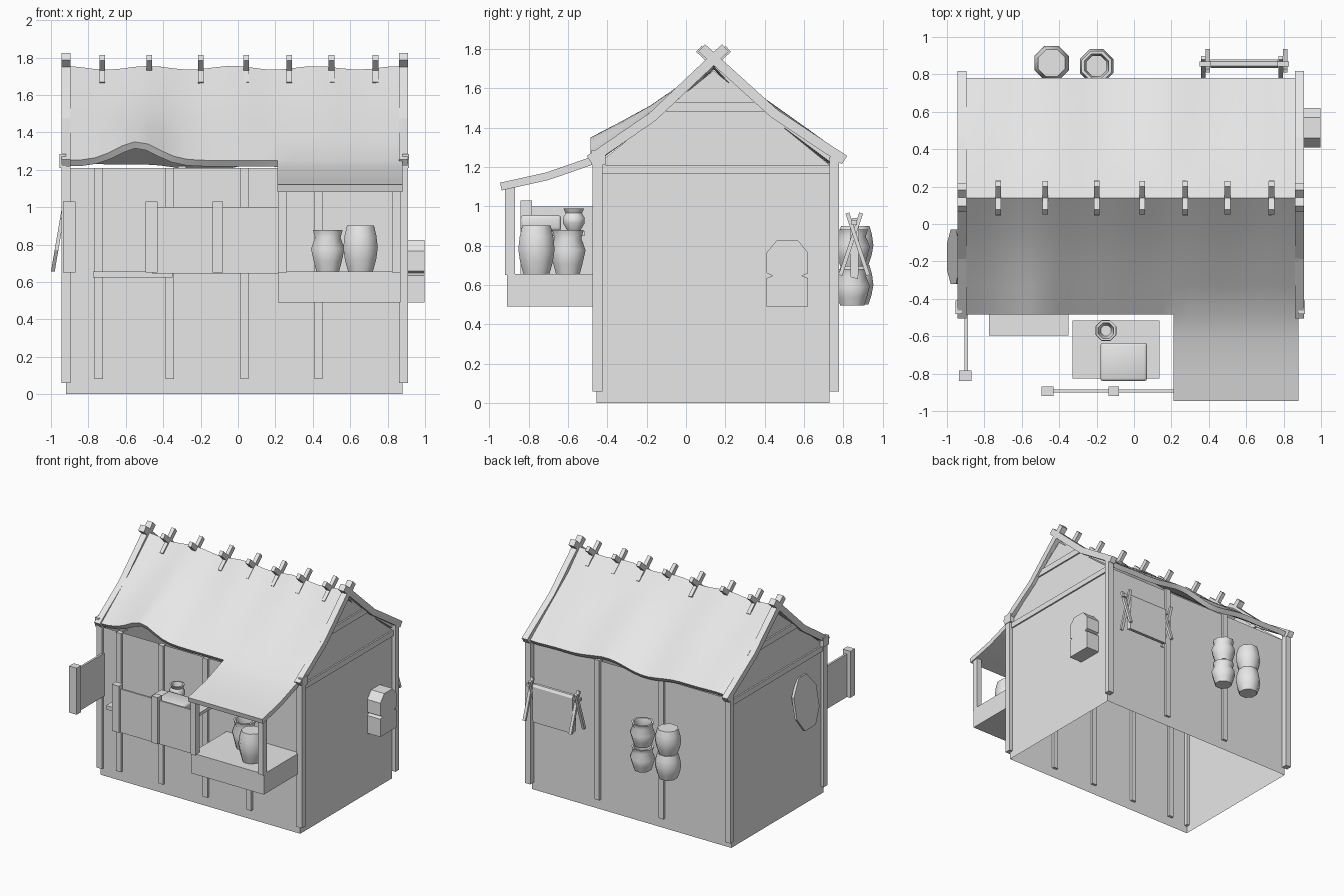
import bpy, bmesh, math
from mathutils import Vector

cube = bpy.data.objects.get("Cube")
if cube:
    bpy.data.objects.remove(cube, do_unlink=True)

GREY = (0.8, 0.8, 0.8, 1)
mat = bpy.data.materials.new("plain grey")
mat.use_nodes = True
mat.diffuse_color = GREY
mat.node_tree.nodes["Principled BSDF"].inputs["Base Color"].default_value = GREY


def make(name, verts, faces, fix_normals=True):
    me = bpy.data.meshes.new(name)
    me.from_pydata(verts, [], faces)
    if fix_normals:
        bm = bmesh.new()
        bm.from_mesh(me)
        bmesh.ops.recalc_face_normals(bm, faces=bm.faces)
        bm.to_mesh(me)
        bm.free()
    me.materials.append(mat)
    ob = bpy.data.objects.new(name, me)
    bpy.context.collection.objects.link(ob)
    return ob


def activate(ob):
    bpy.ops.object.select_all(action='DESELECT')
    ob.select_set(True)
    bpy.context.view_layer.objects.active = ob


def smooth(ob, degrees=50):
    activate(ob)
    bpy.ops.object.shade_smooth_by_angle(angle=math.radians(degrees))


def apply_modifiers(ob):
    activate(ob)
    for m in list(ob.modifiers):
        bpy.ops.object.modifier_apply(modifier=m.name)


def prism(name, profile, x0, x1):
    """Extrude a (y, z) outline along x."""
    n = len(profile)
    verts = [(x, y, z) for x in (x0, x1) for y, z in profile]
    faces = [list(range(n)), list(range(n, 2 * n))]
    faces += [(i, (i + 1) % n, n + (i + 1) % n, n + i) for i in range(n)]
    return make(name, verts, faces)


def box(name, x0, x1, y0, y1, z0, z1):
    return prism(name, [(y0, z0), (y1, z0), (y1, z1), (y0, z1)], x0, x1)


def board(name, path, width, x0, x1):
    """A plank of even width following a (y, z) path."""
    pts = [Vector(p) for p in path]
    up, low = [], []
    for i, p in enumerate(pts):
        d = (pts[min(i + 1, len(pts) - 1)] - pts[max(i - 1, 0)]).normalized()
        side = Vector((-d.y, d.x)) * width / 2
        up.append(p + side)
        low.append(p - side)
    return prism(name, [tuple(p) for p in up + low[::-1]], x0, x1)


def lathe(name, profile, cx, cy, z, sides=8):
    """Turn an (r, z) profile and close both ends."""
    verts, faces = [], []
    for r, h in profile:
        for k in range(sides):
            a = math.tau * (k + 0.5) / sides
            verts.append((cx + r * math.cos(a), cy + r * math.sin(a), z + h))
    for j in range(len(profile) - 1):
        for k in range(sides):
            a, b = j * sides, (k + 1) % sides
            faces.append((a + k, a + b, a + sides + b, a + sides + k))
    faces += [list(range(sides)), list(range(len(verts) - sides, len(verts)))]
    smooth(make(name, verts, faces))


# Open-bottomed shell: four thin walls with pointed gables
L, R, F, B, EAVE, MID = -0.92, 0.88, -0.455, 0.73, 1.21, 0.14
gable = [(F, 0), (B, 0), (B, EAVE), (MID, 1.69), (F, EAVE)]
make("walls", [(x, y, z) for x in (L, R) for y, z in gable],
     [(4, 3, 2, 1, 0), (5, 6, 7, 8, 9), (0, 5, 9, 4), (1, 2, 7, 6)], False)

# Wall posts
for x in (-0.745, -0.365, 0.035, 0.43):
    box("front_wall_post", x - 0.022, x + 0.022, F - 0.02, F + 0.02, 0.08, 1.21)
for x in (-0.3, 0.28):
    box("back_wall_post", x - 0.022, x + 0.022, B - 0.02, B + 0.02, 0.08, 1.22)

# Corner posts, bargeboards, peg ends and gable beams on both sides
for x0, x1, out in ((-0.945, -0.895, -1), (0.86, 0.91, 1)):
    box("front_corner_post", x0, x1, -0.475, -0.425, 0.06, 1.25)
    box("back_corner_post", x0, x1, 0.73, 0.778, 0.06, 1.25)
    board("front_bargeboard", [(-0.49, 1.235), (-0.17, 1.455), (0.2, 1.805)], 0.05, x0, x1)
    board("back_bargeboard", [(0.805, 1.235), (0.45, 1.47), (0.08, 1.805)], 0.05, x0, x1)
    wall = L if out < 0 else R
    a, b = sorted((wall - 0.015 * out, wall + 0.012 * out))
    box("tie_beam", a, b, -0.425, 0.73, 1.165, 1.21)
    box("collar_beam", a, b, -0.1, 0.4, 1.48, 1.53)
    a, b = sorted((wall, wall + 0.035 * out))
    box("peg_end", a, b, -0.48, -0.41, 1.21, 1.285)

# Sagging roof sheet, with an awning running on at one side
xs = [-0.9 + 1.11 * i / 16 for i in range(17)] + [0.21 + 0.67 * i / 8 for i in range(1, 9)]
rows = [(-0.945, 1.12), (-0.83, 1.145), (-0.71, 1.172), (-0.6, 1.21), (-0.485, 1.25),
        (-0.33, 1.365), (-0.18, 1.475), (-0.02, 1.605), (0.14, 1.745),
        (0.3, 1.605), (0.45, 1.495), (0.62, 1.37), (0.78, 1.25)]
AWNING_ROWS, RIDGE = 4, 8


def roof_z(x, j):
    y, z = rows[j]
    if j < AWNING_ROWS:
        return z
    if j > RIDGE:
        return z + 0.02 * math.sin(7 * x) * (j - RIDGE) / 4 + 0.01 * math.sin(12 * x)
    lift = 0.1 * math.exp(-((x + 0.54) / 0.16) ** 2)
    fade = (RIDGE - j) / (RIDGE - AWNING_ROWS)
    return z + lift * fade ** 1.5 + 0.01 * math.sin(14 * x + 2) * (1 - fade)


n = len(rows)
verts = [(x, rows[j][0], roof_z(x, j)) for x in xs for j in range(n)]
faces = [(i * n + j, (i + 1) * n + j, (i + 1) * n + j + 1, i * n + j + 1)
         for i in range(len(xs) - 1) for j in range(n - 1) if j >= AWNING_ROWS or i >= 16]
roof = make("roof", verts, faces, False)
bm = bmesh.new()
bm.from_mesh(roof.data)
bmesh.ops.delete(bm, geom=[v for v in bm.verts if not v.link_faces], context='VERTS')
bm.to_mesh(roof.data)
bm.free()
solid = roof.modifiers.new("thickness", 'SOLIDIFY')
solid.thickness, solid.offset = 0.04, -1
apply_modifiers(roof)
smooth(roof, 60)

# Crossed sticks along the ridge
for x in (-0.725, -0.475, -0.2, 0.045, 0.275, 0.5, 0.735):
    for s in (-1, 1):
        board("ridge_stick", [(MID + 0.075 * s, 1.80), (MID - 0.08 * s, 1.655)], 0.04,
              x - 0.015, x + 0.015)

# Side screen, front screen and porch
box("side_screen", -0.905, -0.888, -0.8, F, 0.65, 1.0)
box("side_screen_post", -0.935, -0.868, -0.84, -0.782, 0.65, 1.03)
box("front_screen", -0.46, 0.22, -0.9, -0.885, 0.645, 1.0)
for x0, x1, top in ((-0.495, -0.43, 1.03), (-0.135, -0.08, 1.03),
                    (0.215, 0.262, 1.1), (0.823, 0.87, 1.1)):
    box("porch_post", x0, x1, -0.92, -0.868, 0.65, top)
box("porch_platform", 0.215, 0.87, -0.91, F, 0.49, 0.657)
box("wall_shelf", -0.775, -0.35, -0.595, F, 0.625, 0.657)

# Counter with its bundle and small pot
box("counter", -0.33, 0.135, -0.825, -0.515, 0.85, 0.875)
bundle = box("bundle", -0.18, 0.07, -0.84, -0.635, 0.875, 0.955)
bevel = bundle.modifiers.new("soft_edges", 'BEVEL')
bevel.width, bevel.segments = 0.015, 2
apply_modifiers(bundle)
smooth(bundle)
lathe("small_pot", [(0.035, 0), (0.06, 0.04), (0.06, 0.065), (0.045, 0.09), (0.058, 0.115),
                    (0.045, 0.115), (0.03, 0.05)], -0.15, -0.57, 0.875)

# Barrels and jars
barrel = [(0.072, 0), (0.09, 0.06), (0.1, 0.125), (0.092, 0.19), (0.078, 0.245)]
jar = [(0.066, 0), (0.08, 0.05), (0.097, 0.12), (0.074, 0.18), (0.086, 0.222),
       (0.07, 0.222), (0.058, 0.17), (0.075, 0.1)]
lathe("porch_barrel", barrel, 0.655, -0.76, 0.657)
lathe("porch_jar", jar, 0.48, -0.6, 0.657)
for z in (0.5, 0.7):
    lathe("back_barrel", [(r, h * 0.82) for r, h in barrel], -0.44, 0.86, z)
    lathe("back_jar", [(r, h * 0.84) for r, h in jar], -0.2, 0.845, z - 0.005)

# Drying rack with cloth
for x in (0.37, 0.785):
    board("rack_leg", [(0.785, 0.65), (0.89, 0.965)], 0.02, x - 0.012, x + 0.012)
    board("rack_leg", [(0.925, 0.65), (0.82, 0.965)], 0.02, x + 0.012, x + 0.036)
box("rack_bar", 0.35, 0.83, 0.842, 0.868, 0.905, 0.93)
prism("hanging_cloth", [(0.835, 0.64), (0.875, 0.63), (0.88, 0.92), (0.868, 0.94),
                        (0.846, 0.94), (0.834, 0.92)], 0.41, 0.77)

# Wall box with pinched waist, and leaning shield
half = [(0.105, 0.49), (0.105, 0.635), (0.075, 0.647), (0.105, 0.66), (0.105, 0.765), (0.055, 0.825)]
prism("wall_box", [(0.515 + w, z) for w, z in half] + [(0.515 - w, z) for w, z in half[::-1]], 0.87, 0.998)
half = [(0.07, 0.655), (0.145, 0.77), (0.145, 0.94), (0.05, 1.06)]
shield = prism("shield", [(-0.175 + w, z) for w, z in half] + [(-0.175 - w, z) for w, z in half[::-1]], -0.012, 0.008)
for v in shield.data.vertices:
    v.co.x += -0.988 + (v.co.z - 0.655) * 0.17
